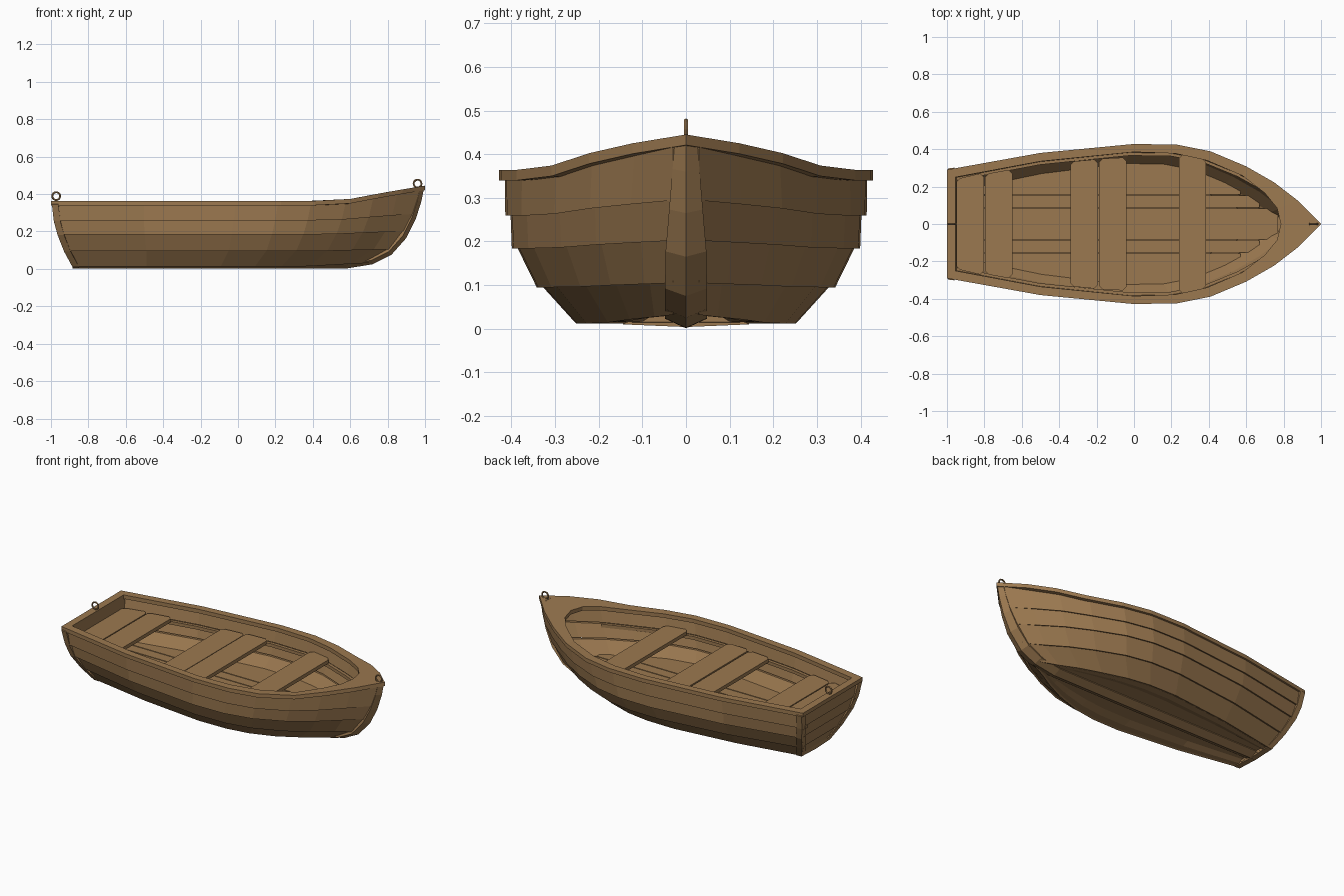
import bpy, bmesh, math
from mathutils import Vector

if "Cube" in bpy.data.objects:
    bpy.data.objects.remove(bpy.data.objects["Cube"])

wood = bpy.data.materials.new("brown_wood")
wood.use_nodes = True
wood.diffuse_color = (0.33, 0.19, 0.08, 1)
wood.node_tree.nodes["Principled BSDF"].inputs["Base Color"].default_value = (0.33, 0.19, 0.08, 1)


def lerp(table, x):
    """Linear interpolation through (x, value) pairs."""
    if x <= table[0][0]:
        return table[0][1]
    for (a, va), (b, vb) in zip(table, table[1:]):
        if x <= b:
            return va + (vb - va) * (x - a) / (b - a)
    return table[-1][1]


def loft(name, sections, mirror=True):
    """Skin closed cross-sections into a capped solid."""
    bm = bmesh.new()
    rings = [[bm.verts.new(p) for p in s] for s in sections]
    n = len(rings[0])
    for a, b in zip(rings, rings[1:]):
        for i in range(n):
            j = (i + 1) % n
            bm.faces.new((a[i], a[j], b[j], b[i]))
    bm.faces.new(rings[0])
    bm.faces.new(rings[-1])
    bmesh.ops.recalc_face_normals(bm, faces=bm.faces)
    mesh = bpy.data.meshes.new(name)
    bm.to_mesh(mesh)
    bm.free()
    mesh.materials.append(wood)
    ob = bpy.data.objects.new(name, mesh)
    bpy.context.collection.objects.link(ob)
    if mirror:
        mod = ob.modifiers.new("mirror", 'MIRROR')
        mod.use_axis = (False, True, False)
        mod.use_mirror_merge = False


# Plan outline and sheer of the boat
outline = [(-1, .29), (-.5, .38), (0, .428), (.23, .424), (.41, .388),
           (.6, .308), (.75, .222), (.88, .122), (1, 0)]
inner = [(-.955, .25), (-.5, .335), (0, .385), (.22, .377), (.39, .34),
         (.58, .258), (.7, .165), (.765, .085), (.785, 0)]
sheer = [(.5, .364), (.58, .37), (.7, .393), (.82, .415), (1, .445)]

# Plank edges from chine to rail: z, bow rise, half width, stern x, bow x,
# fullness exponents towards the stern and the bow
levels = [(.015, .02, .24, -.885, .70, 1.7, 1.1),
          (.098, .01, .33, -.93, .83, 1.5, 1.1),
          (.187, .018, .387, -.965, .90, 1.25, 1.05),
          (.262, .035, .402, -.985, .94, 1.1, 1),
          (.35, .07, .415, -.995, .97, 1, 1)]
N = len(outline)


def edge(k, i):
    z, rise, w, xs, xe, stern, bow = levels[k]
    x, g = outline[i]
    y = max(.03, w * (g / .428) ** (stern if x < 0 else bow))
    s = (lerp(sheer, x) - .364) / .081
    return Vector((xs + (xe - xs) * (x + 1) / 2, y, z + rise * s))


# Overlapping hull planks
LAP, THICK = .012, .02
for k in range(4):
    secs = []
    for i in range(N):
        a, b = edge(k, i), edge(k + 1, i)
        lap = LAP if i < N - 1 else 0
        secs.append([(a.x, a.y + lap, a.z - .003), b,
                     (b.x, max(.004, b.y - THICK), b.z),
                     (a.x, max(.004, a.y - THICK), a.z + .008)])
    loft("hull_plank_%d" % (k + 1), secs)

# Bottom panel, hollowed slightly towards the keel
secs = []
for i in range(N):
    a = edge(0, i)
    mid = max(.03, a.z)
    secs.append([(a.x, a.y, a.z), (a.x, a.y * .8, a.z), (a.x, a.y * .6, mid), (a.x, 0, mid),
                 (a.x, 0, mid + .015), (a.x, a.y, mid + .015)])
loft("bottom_panel", secs)

# Keel sweeping up into the stem, V-shaped outside
path = [(-.885, .002), (.0, .001), (.58, .002), (.72, .025), (.82, .075),
        (.90, .165), (.95, .265), (.98, .36), (.993, .425)]
secs = []
for i, (x, z) in enumerate(path):
    a, b = path[max(0, i - 1)], path[min(len(path) - 1, i + 1)]
    t = Vector((b[0] - a[0], b[1] - a[1])).normalized()
    n = Vector((-t.y, t.x))
    w = .048 - .022 * max(0, z - .15) / .27

    def at(y, d):
        return (x + n.x * d, y, z + n.y * d)
    secs.append([at(0, 0), at(w, .022), at(w * .8, .055), at(-w * .8, .055), at(-w, .022)])
loft("keel_and_stem", secs, mirror=False)

# Transom planks
for k in range(4):
    a, b = edge(k, 0), edge(k + 1, 0)
    secs = []
    for s in (-1, 1):
        secs.append([(a.x + .008, s * a.y, a.z - .004), (b.x + .014, s * b.y, b.z),
                     (b.x + .04, s * b.y, b.z), (a.x + .036, s * a.y, a.z)])
    loft("transom_plank_%d" % (k + 1), secs, mirror=False)

# Stern frame wrapping round the hull edge
xs = levels[0][3]
secs = [[(xs, 0, .004), (xs + .035, 0, .004), (xs + .035, 0, .035), (xs, 0, .035)]]
for k in range(5):
    p = edge(k, 0)
    o, x2 = p.y + .016, p.x + .035
    secs.append([(p.x, o, p.z - .005), (x2, o + .004, p.z - .005),
                 (x2, p.y - .02, p.z + .01), (p.x, p.y - .02, p.z + .01)])
loft("stern_frame", secs)

# Gunwale rail, closed across the stern and widening into the bow deck
secs = []
for (ox, oy), (ix, iy) in zip([(-1, 0)] + outline, [(-.955, 0)] + inner):
    oz, iz = lerp(sheer, ox), lerp(sheer, ix)
    secs.append([(ox, oy, oz), (ox, oy, oz - .024), (ix, iy, iz - .024), (ix, iy, iz)])
loft("gunwale", secs)

# Inner stringer carrying the benches
secs = []
for i in range(N - 2):
    p = edge(3, i)
    o, n = p.y - .016, p.y - .036
    secs.append([(p.x, o, p.z + .004), (p.x, o, p.z - .016),
                 (p.x, n, p.z - .016), (p.x, n, p.z + .004)])
loft("stringer", secs)

# Floor boards trimmed to the hull
FLOOR = .125
floor_edge = []
for i in range(N):
    m = edge(1, i).lerp(edge(2, i), .25)
    floor_edge.append((m.x, m.y - .018))
GAP = .003
for name, y0, y1 in (("inner", 0, .085), ("middle", .085, .155), ("outer", .155, .33)):
    secs = []
    for i in range(34):
        x = -.88 + i * .05
        top = min(y1 - GAP, lerp(floor_edge, x))
        low = y0 + GAP if y0 else 0
        if top > low + .005:
            secs.append([(x, low, FLOOR), (x, top, FLOOR),
                         (x, top, FLOOR - .018), (x, low, FLOOR - .018)])
    loft("floor_board_" + name, secs)


# Bench planks: x range, half widths at each edge
def bench(name, x0, x1, w0, w1, top):
    c = .02
    secs = []
    for x, w in ((x0, w0 - c), (x0 + c, w0), (x1 - c, w1), (x1, w1 - c)):
        secs.append([(x, -w, top), (x, w, top), (x, w, top - .022), (x, -w, top - .022)])
    loft(name, secs, mirror=False)


bench("stern_bench_back", -.95, -.803, .245, .27, .290)
bench("stern_bench_front", -.797, -.65, .27, .29, .290)
bench("middle_bench_back", -.34, -.193, .335, .345, .290)
bench("middle_bench_front", -.187, -.04, .35, .355, .293)
bench("bow_bench", .24, .385, .37, .35, .292)

# Mooring rings
for name, x, z in (("bow_ring", .96, .456), ("stern_ring", -.972, .389)):
    bpy.ops.mesh.primitive_torus_add(location=(x, 0, z), rotation=(math.pi / 2, 0, 0),
                                     major_radius=.021, minor_radius=.005,
                                     major_segments=16, minor_segments=6)
    ring = bpy.context.object
    ring.name = name
    ring.data.materials.append(wood)
